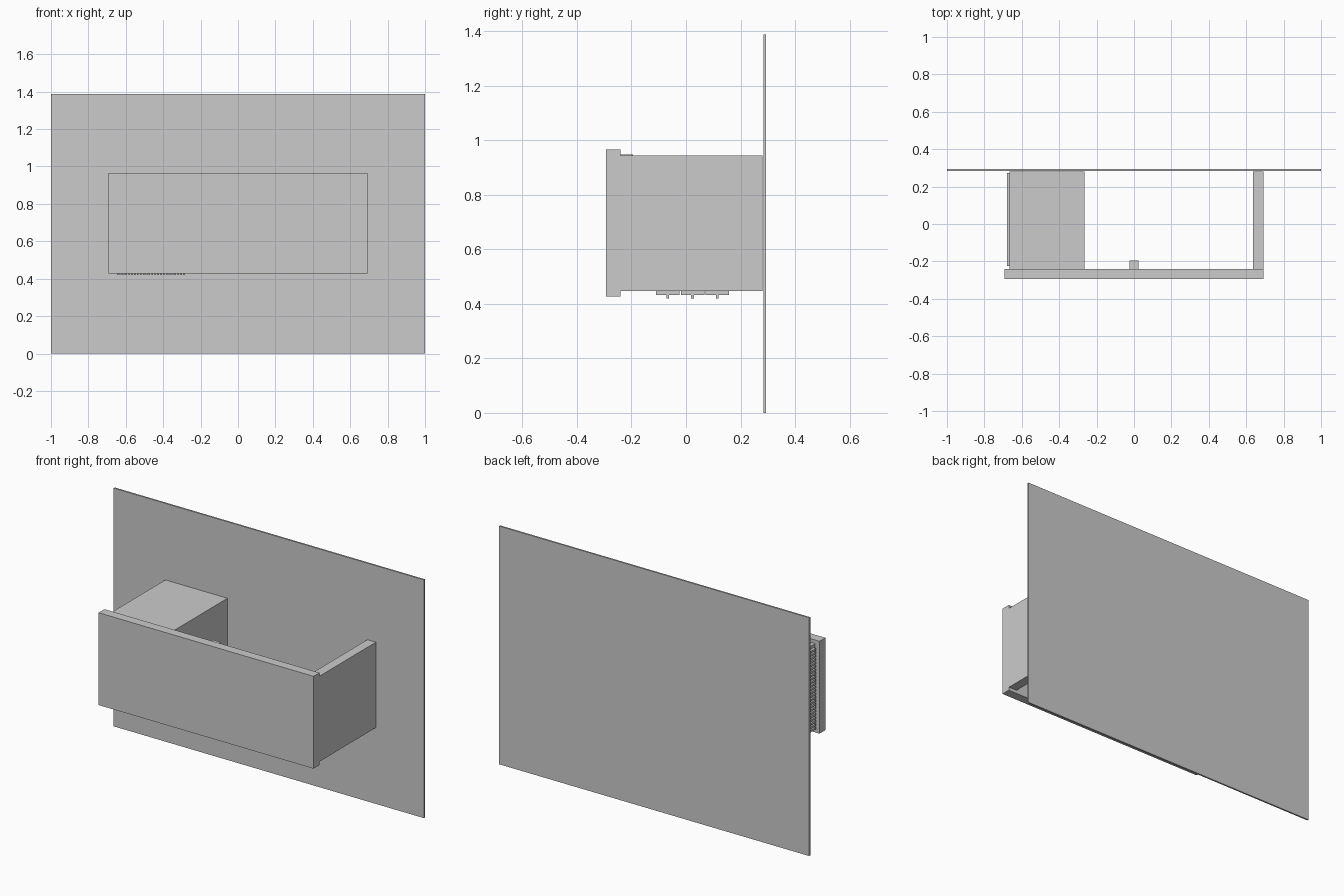
import bpy, bmesh

if "Cube" in bpy.data.objects:
    bpy.data.objects.remove(bpy.data.objects["Cube"])


def boxes(name, spans):
    """One object made of axis-aligned boxes, each (x0, x1, y0, y1, z0, z1)."""
    bm = bmesh.new()
    for x0, x1, y0, y1, z0, z1 in spans:
        verts = bmesh.ops.create_cube(bm, size=1)["verts"]
        bmesh.ops.scale(bm, vec=(x1 - x0, y1 - y0, z1 - z0), verts=verts)
        bmesh.ops.translate(bm, vec=((x0 + x1) / 2, (y0 + y1) / 2, (z0 + z1) / 2), verts=verts)
    mesh = bpy.data.meshes.new(name)
    bm.to_mesh(mesh)
    bm.free()
    obj = bpy.data.objects.new(name, mesh)
    bpy.context.collection.objects.link(obj)
    return obj


# Thin upright sheet behind everything
boxes("back_sheet", [(-1, 1, 0.284, 0.294, 0, 1.388)])

# Wide front panel with the housing and end block behind it
boxes("front_panel", [(-0.693, 0.693, -0.294, -0.24, 0.427, 0.965)])
boxes("housing", [(-0.665, -0.265, -0.24, 0.281, 0.446, 0.944)])
boxes("end_block", [(0.637, 0.692, -0.24, 0.281, 0.446, 0.944)])

# Small clip at the middle of the panel's upper edge
boxes("panel_clip", [(-0.025, 0.025, -0.24, -0.195, 0.925, 0.948)])

# Stack of cooling ribs on the outer side of the housing
ribs = 24
pitch = 0.48 / ribs
boxes("cooling_ribs", [
    (-0.68, -0.665, -0.225, 0.272, 0.455 + i * pitch, 0.455 + (i + 0.6) * pitch)
    for i in range(ribs)])

# Three connector strips under the housing, each with a row of pins
pins = 24
step = 0.37 / pins
for n, y in enumerate((-0.066, 0.025, 0.116)):
    boxes(f"connector_strip_{n + 1}", [(-0.65, -0.28, y - 0.044, y + 0.042, 0.432, 0.446)])
    boxes(f"connector_pins_{n + 1}", [
        (-0.648 + i * step, -0.648 + (i + 0.6) * step, y - 0.006, y + 0.004, 0.42, 0.432)
        for i in range(pins)])
